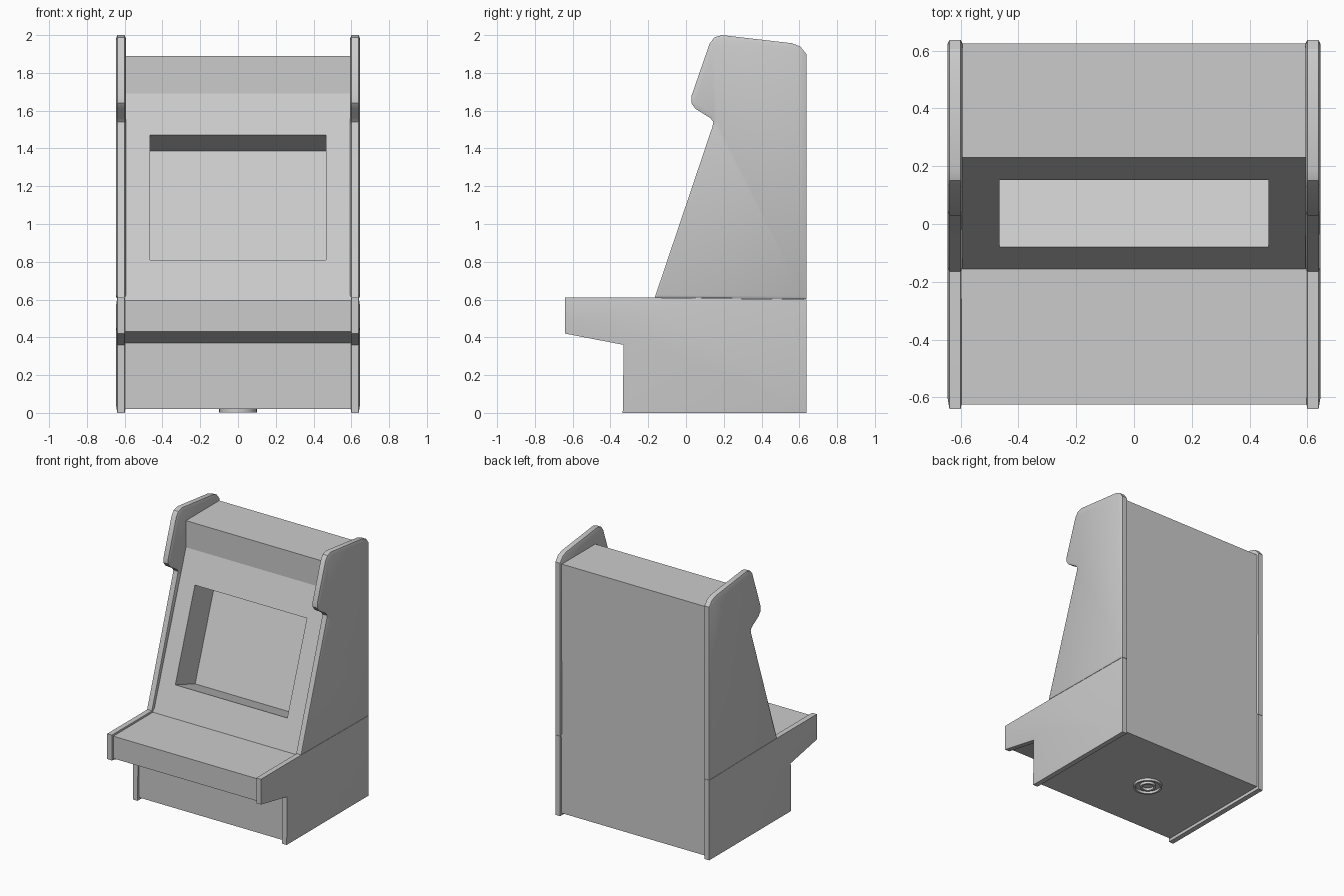
import bpy, bmesh, math

cube = bpy.data.objects.get("Cube")
if cube:
    bpy.data.objects.remove(cube, do_unlink=True)

grey = bpy.data.materials.new("plain grey")
grey.use_nodes = True
grey.diffuse_color = (0.6, 0.6, 0.6, 1)
grey.node_tree.nodes["Principled BSDF"].inputs["Base Color"].default_value = (0.6, 0.6, 0.6, 1)


def extrude_profile(profile, x0, x1):
    """Extrude a (y, z) outline along x into a closed solid."""
    bm = bmesh.new()
    face = bm.faces.new([bm.verts.new((x0, y, z)) for y, z in profile])
    grown = bmesh.ops.extrude_face_region(bm, geom=[face])["geom"]
    moved = [v for v in grown if isinstance(v, bmesh.types.BMVert)]
    bmesh.ops.translate(bm, verts=moved, vec=(x1 - x0, 0, 0))
    bmesh.ops.recalc_face_normals(bm, faces=bm.faces)
    bm.normal_update()
    return bm


def finish(bm, name, smooth=False):
    mesh = bpy.data.meshes.new(name)
    bm.to_mesh(mesh)
    bm.free()
    mesh.materials.append(grey)
    obj = bpy.data.objects.new(name, mesh)
    bpy.context.collection.objects.link(obj)
    if smooth:
        bpy.ops.object.select_all(action="DESELECT")
        obj.select_set(True)
        bpy.context.view_layer.objects.active = obj
        bpy.ops.object.shade_smooth_by_angle(angle=math.radians(30))
    return obj


# Cabinet body with control deck and sloping bezel
body_profile = [
    (-0.625, 0.43), (-0.625, 0.597), (-0.155, 0.597), (0.23, 1.69),
    (0.23, 1.89), (0.625, 1.89), (0.625, 0.02), (-0.32, 0.02), (-0.32, 0.37),
]
body = extrude_profile(body_profile, -0.605, 0.605)

# Screen recess cut square to the bezel
bezel = next(f for f in body.faces if f.normal.y < -0.5 and f.normal.z > 0.2)
bmesh.ops.inset_individual(body, faces=[bezel], thickness=0.1)
slope = (0.23 + 0.155) / (1.69 - 0.597)
for v in bezel.verts:
    z = 0.81 if v.co.z < 1.1 else 1.47
    v.co = (math.copysign(0.465, v.co.x), -0.155 + (z - 0.597) * slope, z)
body.normal_update()
bmesh.ops.inset_individual(body, faces=[bezel], thickness=0, depth=-0.25)
finish(body, "cabinet_body")

# Side panels: thin rims with slightly raised faces
upper = [
    (-0.165, 0.612), (0.14, 1.515), (0.145, 1.54), (0.13, 1.56), (0.05, 1.61),
    (0.028, 1.64), (0.028, 1.675), (0.125, 1.955), (0.15, 1.988), (0.19, 2.0),
    (0.56, 1.957), (0.605, 1.94), (0.637, 1.90), (0.637, 0.602),
]
lower = [
    (-0.64, 0.61), (-0.64, 0.42), (-0.33, 0.36), (-0.335, 0),
    (0.637, 0), (0.637, 0.6), (-0.165, 0.61),
]
for side, sign in (("left", 1), ("right", -1)):
    for part, outline, rim in (("upper", upper, 0.02), ("lower", lower, 0.06)):
        panel = extrude_profile(outline, sign * 0.6, sign * 0.639)
        caps = [f for f in panel.faces if abs(f.normal.x) > 0.9]
        bmesh.ops.inset_individual(panel, faces=caps, thickness=rim, depth=0.007)
        finish(panel, f"{part}_side_panel_{side}", smooth=True)


# Round socket rings under the base
def ring(name, outer, inner, segments=32):
    bm = bmesh.new()
    loops = []
    for radius, z in ((outer, 0.03), (outer, 0.002), (inner, 0.002), (inner, 0.03)):
        angles = [2 * math.pi * i / segments for i in range(segments)]
        loops.append([bm.verts.new((radius * math.cos(a), 0.15 + radius * math.sin(a), z))
                      for a in angles])
    for k in range(4):
        a, b = loops[k], loops[(k + 1) % 4]
        for i in range(segments):
            j = (i + 1) % segments
            bm.faces.new((a[i], a[j], b[j], b[i]))
    bmesh.ops.recalc_face_normals(bm, faces=bm.faces)
    finish(bm, name, smooth=True)


ring("base_outer_ring", 0.1, 0.086)
ring("base_inner_ring", 0.055, 0.04)
